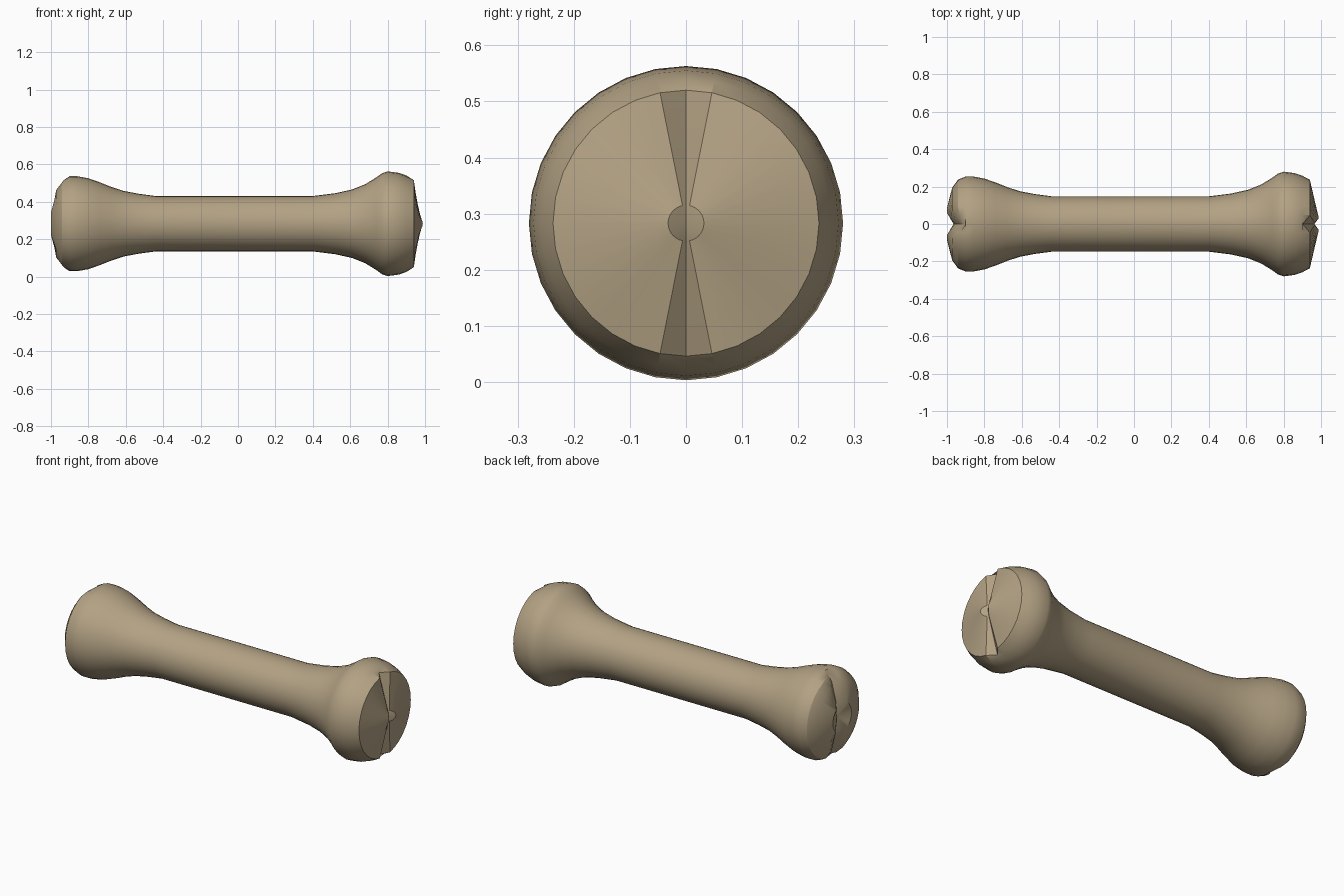
import bpy, bmesh, math

if "Cube" in bpy.data.objects:
    bpy.data.objects.remove(bpy.data.objects["Cube"])

SEG = 32
CZ = 0.283

# Lathe profile along x: (x, radius)
PROFILE = [
    (-1.0, 0.085), (-0.972, 0.195), (-0.94, 0.238), (-0.90, 0.254), (-0.86, 0.254),
    (-0.80, 0.243), (-0.74, 0.222), (-0.68, 0.198), (-0.61, 0.175), (-0.53, 0.160),
    (-0.44, 0.148), (0.40, 0.148), (0.52, 0.163), (0.61, 0.183), (0.68, 0.211),
    (0.74, 0.248), (0.77, 0.270), (0.80, 0.280), (0.86, 0.272), (0.90, 0.258),
    (0.94, 0.237), (0.997, 0.032),
]


def groove(x, y):
    # Pull the end caps inward near the y = 0 plane to split the knuckles
    if x <= -0.94:
        return max(0, 1 - abs(y) / 0.06) * 0.04
    if x >= 0.94:
        return -max(0, 1 - abs(y) / 0.042) * 0.038
    return 0


bm = bmesh.new()
rings = []
for x, r in PROFILE:
    ring = []
    for i in range(SEG):
        a = 2 * math.pi * i / SEG
        y, z = r * math.sin(a), r * math.cos(a)
        ring.append(bm.verts.new((x + groove(x, y), y, CZ + z)))
    rings.append(ring)

# Side walls
for a, b in zip(rings, rings[1:]):
    for i in range(SEG):
        j = (i + 1) % SEG
        bm.faces.new((a[i], a[j], b[j], b[i]))

# End cap fans
for ring, x in ((rings[0], -0.965), (rings[-1], 0.965)):
    c = bm.verts.new((x, 0, CZ))
    for i in range(SEG):
        bm.faces.new((c, ring[i], ring[(i + 1) % SEG]))

bmesh.ops.recalc_face_normals(bm, faces=bm.faces)
mesh = bpy.data.meshes.new("bone")
bm.to_mesh(mesh)
bm.free()
bone = bpy.data.objects.new("bone", mesh)
bpy.context.collection.objects.link(bone)

# Bone colour
mat = bpy.data.materials.new("bone_tan")
mat.diffuse_color = (0.45, 0.36, 0.23, 1)
mat.use_nodes = True
mat.node_tree.nodes["Principled BSDF"].inputs["Base Color"].default_value = mat.diffuse_color
mesh.materials.append(mat)

bpy.context.view_layer.objects.active = bone
bone.select_set(True)
bpy.ops.object.shade_smooth_by_angle(angle=math.radians(30))
